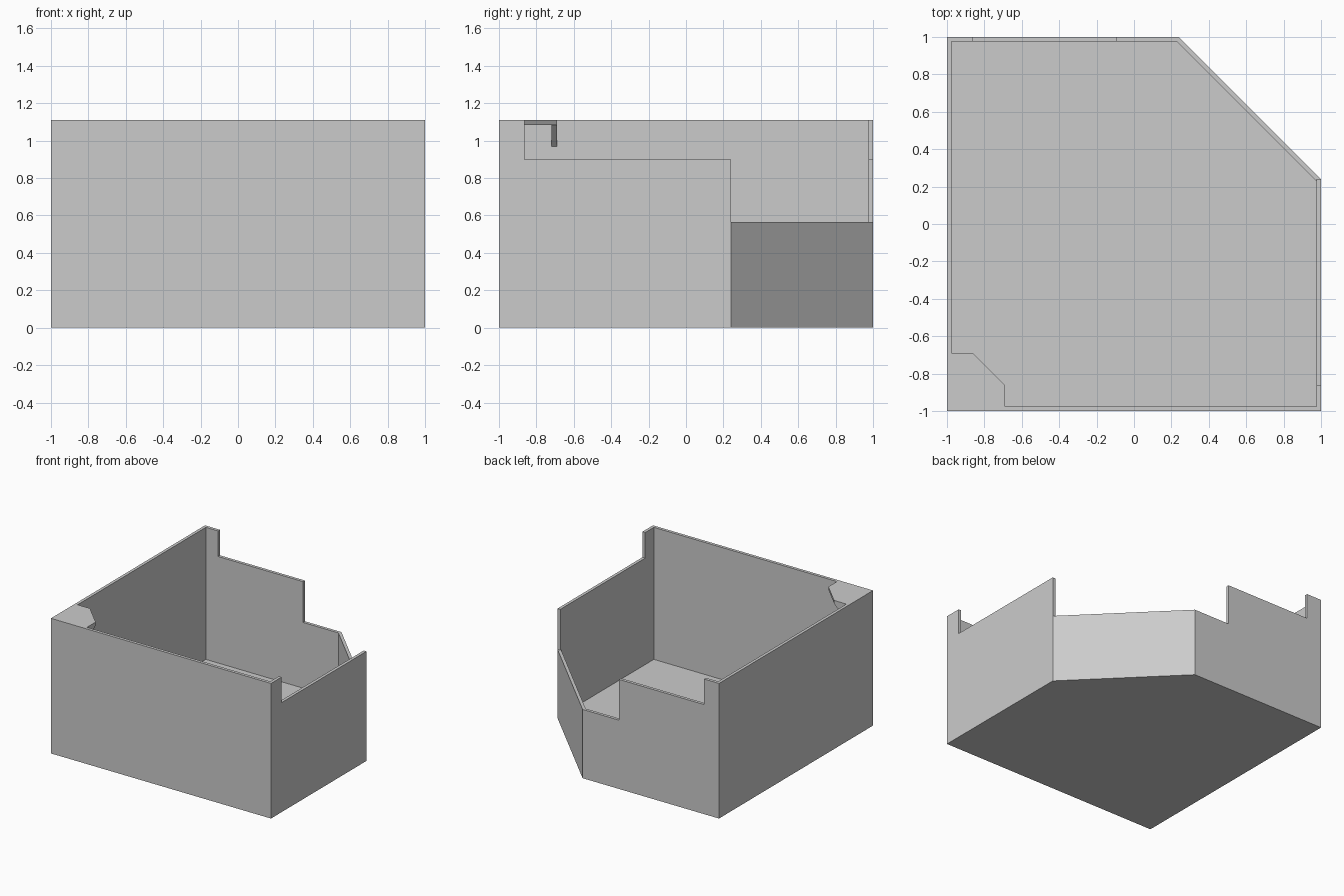
import bpy
import bmesh

cube = bpy.data.objects.get("Cube")
if cube:
    bpy.data.objects.remove(cube, do_unlink=True)

T = 0.025              # wall thickness
TOP = 1.11             # full wall height
MID = 0.90             # notched height
LOW = 0.565            # height at the cut corner
CUT = 0.24             # where the cut corner begins
POST = -0.863          # inner edge of the corner posts
STEP = -0.09           # step in the back wall
IN = 1 - T             # inner face of the walls

grey = bpy.data.materials.new("plain_grey")
grey.use_nodes = True
grey.diffuse_color = (0.6, 0.6, 0.6, 1)
grey.node_tree.nodes["Principled BSDF"].inputs["Base Color"].default_value = (0.6, 0.6, 0.6, 1)


def prism(name, outline, lo, hi, axis="z"):
    """Extrude a flat outline from lo to hi along an axis."""
    place = {
        "x": lambda a, b, d: (d, a, b),
        "y": lambda a, b, d: (a, d, b),
        "z": lambda a, b, d: (a, b, d),
    }[axis]
    bm = bmesh.new()
    face = bm.faces.new([bm.verts.new(place(a, b, lo)) for a, b in outline])
    side = bmesh.ops.extrude_face_region(bm, geom=[face])
    moved = [v for v in side["geom"] if isinstance(v, bmesh.types.BMVert)]
    bmesh.ops.translate(bm, verts=moved, vec=place(0, 0, hi - lo))
    bmesh.ops.recalc_face_normals(bm, faces=bm.faces)
    mesh = bpy.data.meshes.new(name)
    bm.to_mesh(mesh)
    bm.free()
    mesh.materials.append(grey)
    obj = bpy.data.objects.new(name, mesh)
    bpy.context.collection.objects.link(obj)
    return obj


# Floor with one cut corner
prism("floor", [(-1, -1), (1, -1), (1, CUT), (CUT, 1), (-1, 1)], 0, T)

# Full-height walls
prism("front_wall", [(-1, T), (1, T), (1, TOP), (-1, TOP)], -1, -IN, "y")
prism("side_wall", [(-IN, T), (1, T), (1, TOP), (-IN, TOP)], -1, -IN, "x")

# Notched side wall with a post at the front
prism("notched_side_wall",
      [(-IN, T), (CUT, T), (CUT, MID), (POST, MID), (POST, TOP), (-IN, TOP)],
      IN, 1, "x")

# Stepped back wall with a post at the full-height side
END = CUT - 0.01
prism("back_wall",
      [(-IN, T), (END, T), (END, LOW), (STEP, LOW), (STEP, MID),
       (POST, MID), (POST, TOP), (-IN, TOP)],
      IN, 1, "y")

# Low diagonal wall across the cut corner
prism("diagonal_wall",
      [(END, IN), (END, 1), (CUT, 1), (1, CUT), (IN, CUT), (IN, END)], T, LOW)

# Corner shelf, flush with the rim
EDGE = -0.69
prism("corner_shelf",
      [(-IN, -IN), (EDGE, -IN), (EDGE, POST), (POST, EDGE), (-IN, EDGE)],
      TOP - T, TOP)

# Triangular ribs beneath the shelf, one on each wall
for name, axis in (("side_rib", "y"), ("front_rib", "x")):
    prism(name, [(-IN, TOP - T), (POST, TOP - T), (-IN, 0.97)],
          EDGE - 0.028, EDGE, axis)
